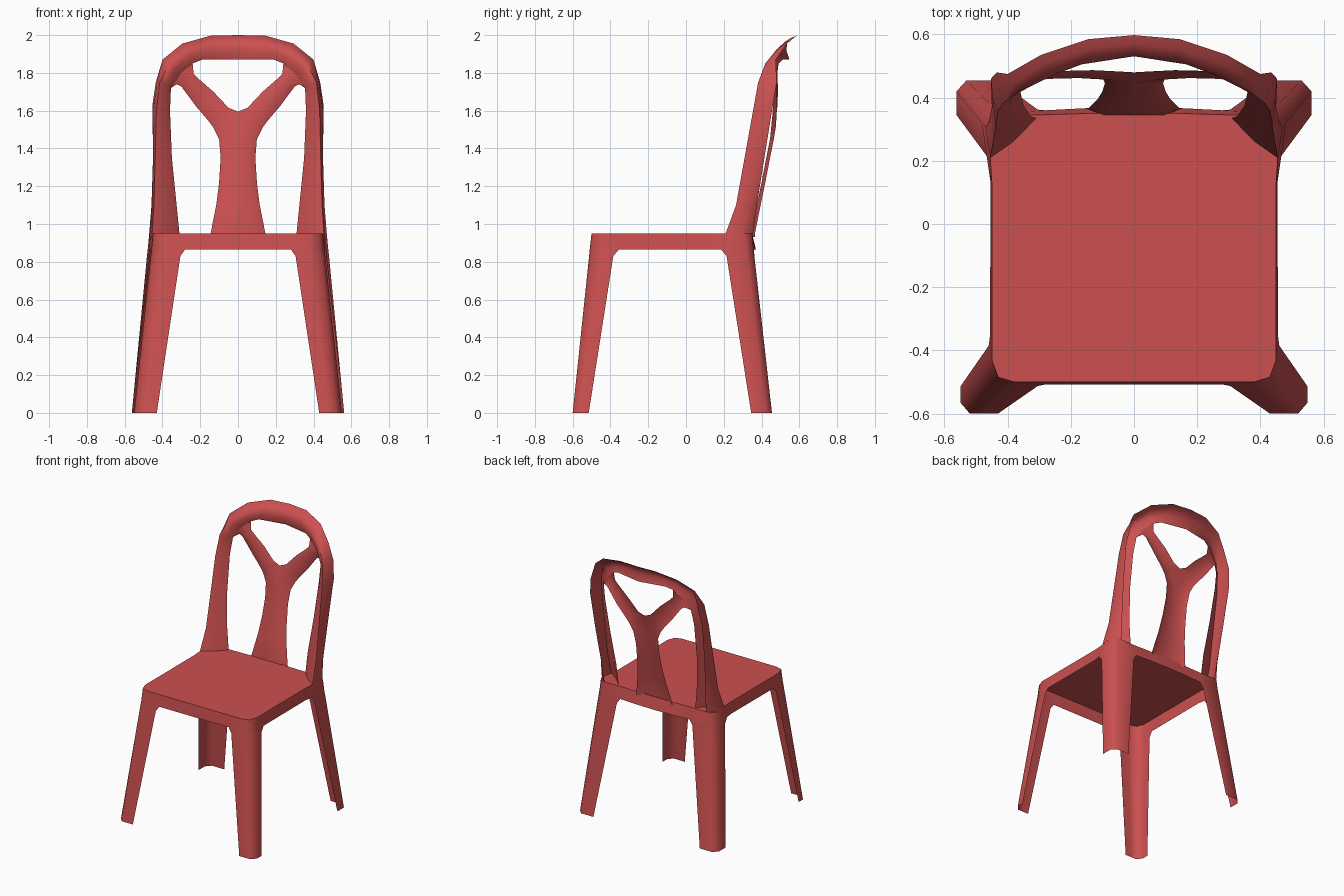
import bpy, bmesh, math

plastic = bpy.data.materials.new("red plastic")
plastic.diffuse_color = (0.60, 0.08, 0.08, 1)


def strip(bm, rows, closed=False):
    """Skin a sheet through rows of points."""
    vs = [[bm.verts.new(p) for p in r] for r in rows]
    for a, b in zip(vs, vs[1:]):
        for i in range(len(a) - 1):
            bm.faces.new((a[i], a[i + 1], b[i + 1], b[i]))
    return vs


def finish(name, bm, axis, sign, angle):
    """Weld, orient, smooth and mirror a half part."""
    bmesh.ops.remove_doubles(bm, verts=bm.verts, dist=0.0005)
    bmesh.ops.recalc_face_normals(bm, faces=bm.faces)
    total = sum(f.normal[axis] * f.calc_area() for f in bm.faces)
    if total * sign < 0:
        bmesh.ops.reverse_faces(bm, faces=bm.faces)
    me = bpy.data.meshes.new(name)
    bm.to_mesh(me)
    bm.free()
    me.materials.append(plastic)
    me.shade_smooth()
    me.set_sharp_from_angle(angle=math.radians(angle))
    ob = bpy.data.objects.new(name, me)
    bpy.context.scene.collection.objects.link(ob)
    m = ob.modifiers.new("mirror", "MIRROR")
    m.use_clip = True
    m.merge_threshold = 0.001
    return ob


def at(z, pts):
    return [(x, y, z) for x, y in pts]


# seat shell: flat top, apron and hollow angle-section legs
bm = bmesh.new()
top = [(0, -.5), (.31, -.5), (.38, -.5), (.43, -.485), (.45, -.43), (.45, -.37),
       (.45, .13), (.455, .21), (.47, .31), (.43, .35), (.31, .345), (.145, .35), (0, .35)]
low = [(0, -.508), (.28, -.508), (.38, -.51), (.435, -.495), (.458, -.44), (.456, -.355),
       (.454, .13), (.462, .185), (.478, .315), (.437, .358), (.28, .36), (.145, .367), (0, .37)]
inner = [(x * .96, -.05 + (y + .05) * .86) for x, y in top]
rows = strip(bm, [at(.95, inner), at(.95, top), at(.865, low)])
bm.faces.new(rows[0])
front_leg = [(.305, -.513), (.385, -.513), (.44, -.498), (.462, -.44), (.46, -.385)]
front_foot = [(.43, -.6), (.48, -.6), (.52, -.6), (.55, -.565), (.55, -.515)]
back_leg = [(.466, .215), (.482, .32), (.441, .362), (.305, .362)]
back_foot = [(.562, .345), (.562, .42), (.53, .455), (.43, .455)]
strip(bm, [at(.865, low[1:6]), at(.83, front_leg), at(0, front_foot)])
strip(bm, [at(.865, low[7:11]), at(.83, back_leg), at(0, back_foot)])
finish("seat_and_legs", bm, 2, 1, 75)

# back frame: inner edge, front corner, outer side, back edge along post and arch
bm = bmesh.new()
frame = [
    [(.31, .335, .95), (.455, .21, .95), (.47, .30, .95), (.41, .355, .95)],
    [(.325, .34, 1.1), (.445, .265, 1.1), (.458, .33, 1.1), (.42, .375, 1.1)],
    [(.35, .375, 1.35), (.438, .31, 1.35), (.45, .37, 1.35), (.44, .415, 1.35)],
    [(.36, .42, 1.6), (.432, .355, 1.6), (.448, .40, 1.61), (.453, .46, 1.63)],
    [(.355, .45, 1.72), (.415, .382, 1.75), (.428, .43, 1.76), (.435, .48, 1.75)],
    [(.30, .47, 1.80), (.365, .42, 1.85), (.382, .445, 1.865), (.40, .475, 1.87)],
    [(.24, .49, 1.85), (.265, .48, 1.925), (.28, .51, 1.945), (.295, .535, 1.955)],
    [(.19, .51, 1.87), (.14, .525, 1.965), (.14, .555, 1.985), (.145, .585, 1.997)],
    [(0, .548, 1.87), (0, .538, 1.97), (0, .57, 1.99), (0, .598, 2.0)],
]
# rounded front face between the inner edge and the front corner
for r in frame:
    a, b = r[0], r[1]
    r.insert(1, ((a[0] + b[0]) / 2, (a[1] + b[1]) / 2 - .012, (a[2] + b[2]) / 2))
strip(bm, frame)
finish("back_frame", bm, 1, -1, 60)

# back splat: column splitting into two arms, with edges curling back
bm = bmesh.new()
splat = []
for z, w, y in [(.93, .15, .345), (.95, .145, .345), (1.1, .115, .375),
                (1.22, .10, .40), (1.35, .092, .425), (1.45, .10, .445)]:
    splat.append([(0, y, z), (w * .65, y, z), (w, y + .02, z)])
arms = [((0, 1.595), (.13, 1.51), .465), ((.05, 1.615), (.16, 1.55), .468),
        ((.13, 1.70), (.22, 1.62), .472), ((.21, 1.77), (.30, 1.728), .47),
        ((.235, 1.795), (.325, 1.74), .468)]
for (ux, uz), (lx, lz), y in arms:
    splat.append([(ux, y + .015, uz), ((ux + lx) / 2, y - .01, (uz + lz) / 2), (lx, y + .01, lz)])
splat.append([(.24, .49, 1.85), (.30, .47, 1.80), (.355, .45, 1.72)])
strip(bm, splat)
finish("back_splat", bm, 1, -1, 60)
